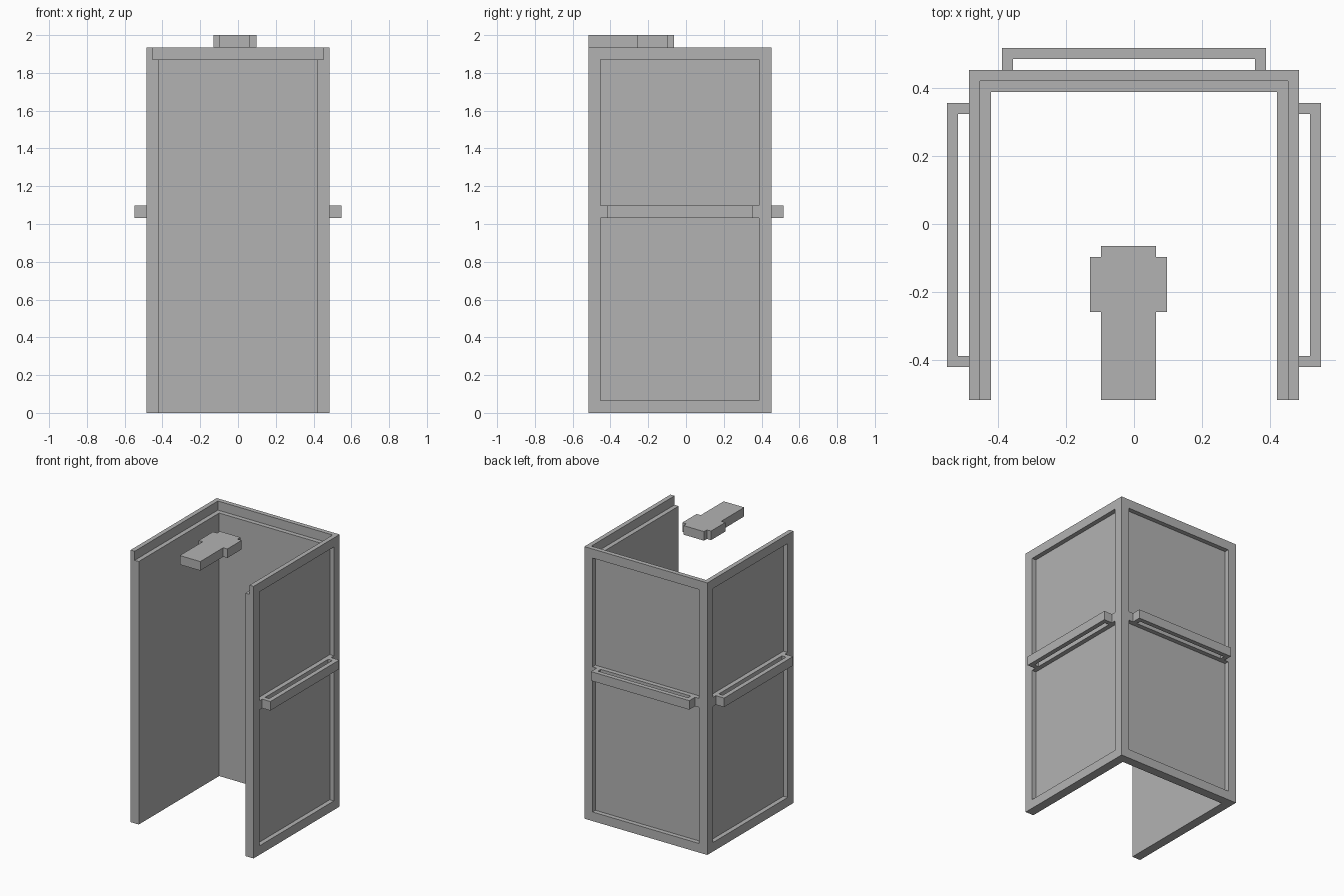
import bpy, bmesh
from mathutils import Matrix
from math import pi

U = 2 / 62          # grid unit: the whole model is 62 units tall

if "Cube" in bpy.data.objects:
    bpy.data.objects.remove(bpy.data.objects["Cube"])

grey = bpy.data.materials.new("mid grey")
grey.use_nodes = True
colour = (0.45, 0.45, 0.45, 1)
grey.diffuse_color = colour
grey.node_tree.nodes["Principled BSDF"].inputs["Base Color"].default_value = colour


def prism(name, outline, z0, z1):
    """Extrude a plan outline, in grid units, from z0 to z1."""
    bm = bmesh.new()
    base = bm.faces.new([bm.verts.new((x * U, y * U, z0 * U)) for x, y in outline])
    top = bmesh.ops.extrude_face_region(bm, geom=[base])["geom"]
    bmesh.ops.translate(bm, vec=(0, 0, (z1 - z0) * U),
                        verts=[v for v in top if isinstance(v, bmesh.types.BMVert)])
    bmesh.ops.recalc_face_normals(bm, faces=bm.faces)
    mesh = bpy.data.meshes.new(name)
    bm.to_mesh(mesh)
    bm.free()
    mesh.materials.append(grey)
    obj = bpy.data.objects.new(name, mesh)
    bpy.context.collection.objects.link(obj)
    return obj


def box(name, x0, x1, y0, y1, z0, z1):
    return prism(name, [(x0, y0), (x1, y0), (x1, y1), (x0, y1)], z0, z1)


def cut(target, cutter):
    """Subtract the cutter from the target, then discard it."""
    cutter.hide_render = True
    mod = target.modifiers.new("cut", "BOOLEAN")
    mod.operation, mod.solver, mod.object = "DIFFERENCE", "EXACT", cutter
    bpy.context.view_layer.update()
    graph = bpy.context.evaluated_depsgraph_get()
    mesh = bpy.data.meshes.new_from_object(target.evaluated_get(graph))
    target.modifiers.clear()
    target.data = mesh
    bpy.data.objects.remove(cutter)


# Three-sided wall shell, open at the front
walls = prism("walls", [(-15, -16), (-13, -16), (-13, 12), (13, 12),
                        (13, -16), (15, -16), (15, 14), (-15, 14)], 0, 60)

# Rebate around the inner top edge
cut(walls, box("rebate_cutter", -14, 14, -17, 13, 58, 61))

# Recessed panels, two on each wall
for z0, z1 in ((2, 32), (34, 58)):
    cut(walls, box("back_cutter", -13, 13, 13, 15, z0, z1))
    for side in (-1, 1):
        cut(walls, box("side_cutter", *sorted((side * 14, side * 16)), -14, 12, z0, z1))

# Rails: a bar on two short posts, drawn facing the back and turned for the sides
rail = [(-12, 0), (-11, 0), (-11, 1), (11, 1), (11, 0), (12, 0), (12, 2), (-12, 2)]
for name, angle, place in (("back_rail", 0, (0, 14)),
                           ("left_rail", -pi / 2, (15, -1)),
                           ("right_rail", pi / 2, (-15, -1))):
    obj = prism(name, rail, 32, 34)
    obj.data.transform(Matrix.Translation((place[0] * U, place[1] * U, 0))
                       @ Matrix.Rotation(angle, 4, "Z"))

# Stepped block above the opening
prism("top_block", [(-3, -16), (2, -16), (2, -8), (3, -8), (3, -3), (2, -3),
                    (2, -2), (-3, -2), (-3, -3), (-4, -3), (-4, -8), (-3, -8)], 60, 62)
